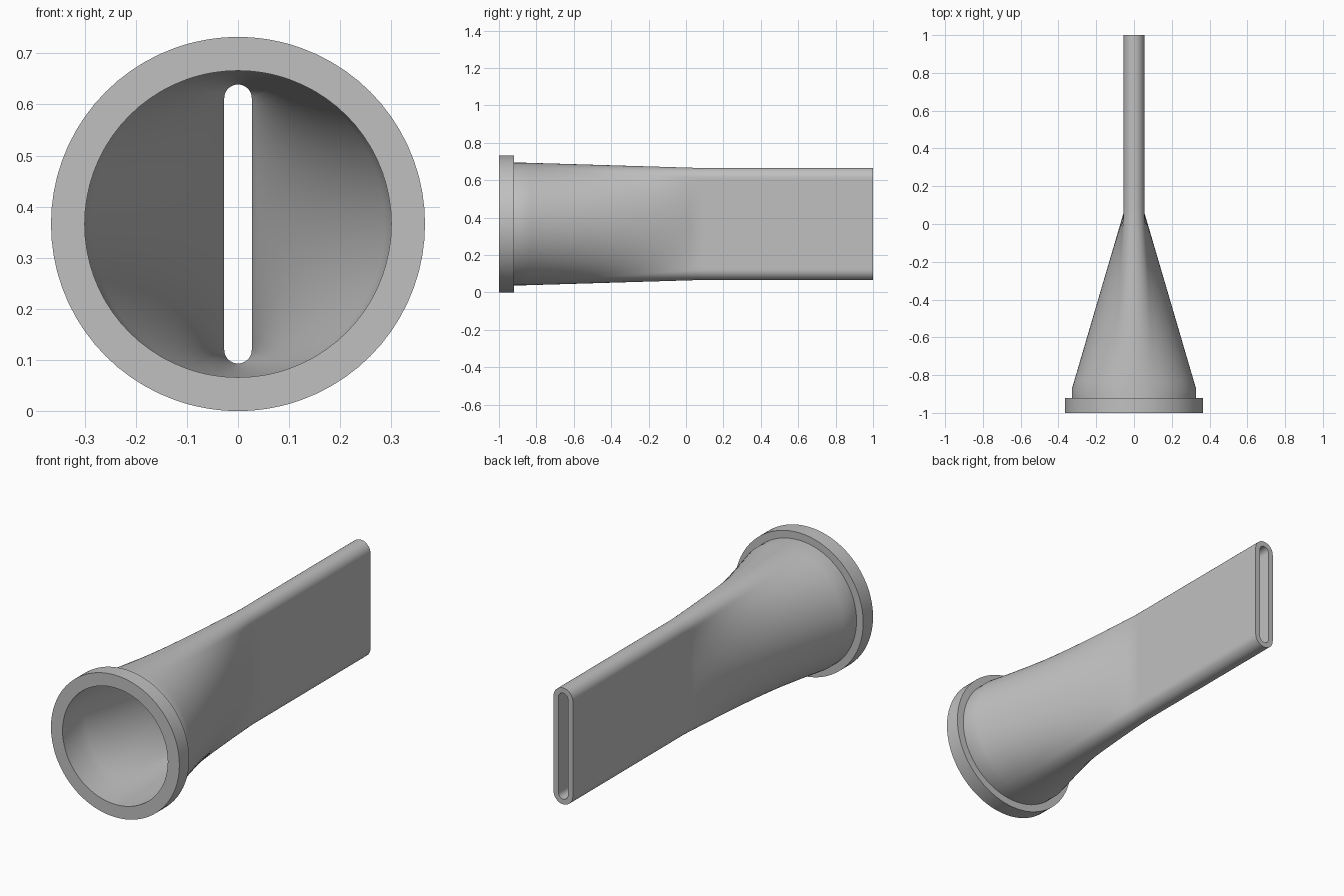
import bpy
import bmesh
from math import sin, cos, pi, radians

if "Cube" in bpy.data.objects:
    bpy.data.objects.remove(bpy.data.objects["Cube"], do_unlink=True)

AXIS_Z = 0.366
STRAIGHT, CAP = 14, 8          # steps per quarter on the slot's side and cap
SPLIT = radians(70)            # part of the circle quarter feeding the side
LOFT_START, LOFT_END, STEPS = -0.87, 0.06, 24


def mirror_quarter(q):
    """Extend a quarter outline (+x to +z) to a closed loop."""
    half = q + [(-x, z) for x, z in reversed(q[:-1])]
    return half + [(x, -z) for x, z in reversed(half[1:-1])]


def circle(r):
    angles = [SPLIT * i / STRAIGHT for i in range(STRAIGHT)]
    angles += [SPLIT + (pi / 2 - SPLIT) * i / CAP for i in range(CAP + 1)]
    return mirror_quarter([(r * cos(a), r * sin(a)) for a in angles])


def slot(r, half_height):
    flat = half_height - r
    q = [(r, flat * i / STRAIGHT) for i in range(STRAIGHT)]
    q += [(r * cos(pi / 2 * i / CAP), flat + r * sin(pi / 2 * i / CAP))
          for i in range(CAP + 1)]
    return mirror_quarter(q)


def loft(a, b):
    """Ruled sections from the round outline to the slot outline."""
    out = []
    for k in range(STEPS + 1):
        t = k / STEPS
        y = LOFT_START + t * (LOFT_END - LOFT_START)
        out.append((y, [(p[0] + t * (q[0] - p[0]), p[1] + t * (q[1] - p[1]))
                        for p, q in zip(a, b)]))
    return out


outer_slot, inner_slot = slot(0.055, 0.30), slot(0.027, 0.273)
outer_round, inner_round = circle(0.328), circle(0.30)

# Flange, outside skin, slot mouth, then back along the inside to the front
sections = [(-1, circle(0.366)), (-0.92, circle(0.366)), (-0.92, outer_round)]
sections += loft(outer_round, outer_slot)
sections += [(0.1, outer_slot), (1, outer_slot), (1, inner_slot), (0.1, inner_slot)]
sections += reversed(loft(inner_round, inner_slot))
sections += [(-1, inner_round)]

bm = bmesh.new()
rings = [[bm.verts.new((x, y, z + AXIS_Z)) for x, z in pts] for y, pts in sections]
for a, b in zip(rings, rings[1:] + rings[:1]):
    n = len(a)
    for i in range(n):
        j = (i + 1) % n
        bm.faces.new((a[i], a[j], b[j], b[i]))
bmesh.ops.recalc_face_normals(bm, faces=bm.faces)
mesh = bpy.data.meshes.new("flat_nozzle")
bm.to_mesh(mesh)
bm.free()

# Plain grey finish
grey = bpy.data.materials.new("light_grey")
grey.use_nodes = True
colour = (0.53, 0.53, 0.53, 1)
grey.diffuse_color = colour
grey.node_tree.nodes["Principled BSDF"].inputs["Base Color"].default_value = colour
mesh.materials.append(grey)

nozzle = bpy.data.objects.new("flat_nozzle", mesh)
bpy.context.collection.objects.link(nozzle)
bpy.ops.object.select_all(action='DESELECT')
nozzle.select_set(True)
bpy.context.view_layer.objects.active = nozzle
bpy.ops.object.shade_smooth_by_angle(angle=radians(30))
